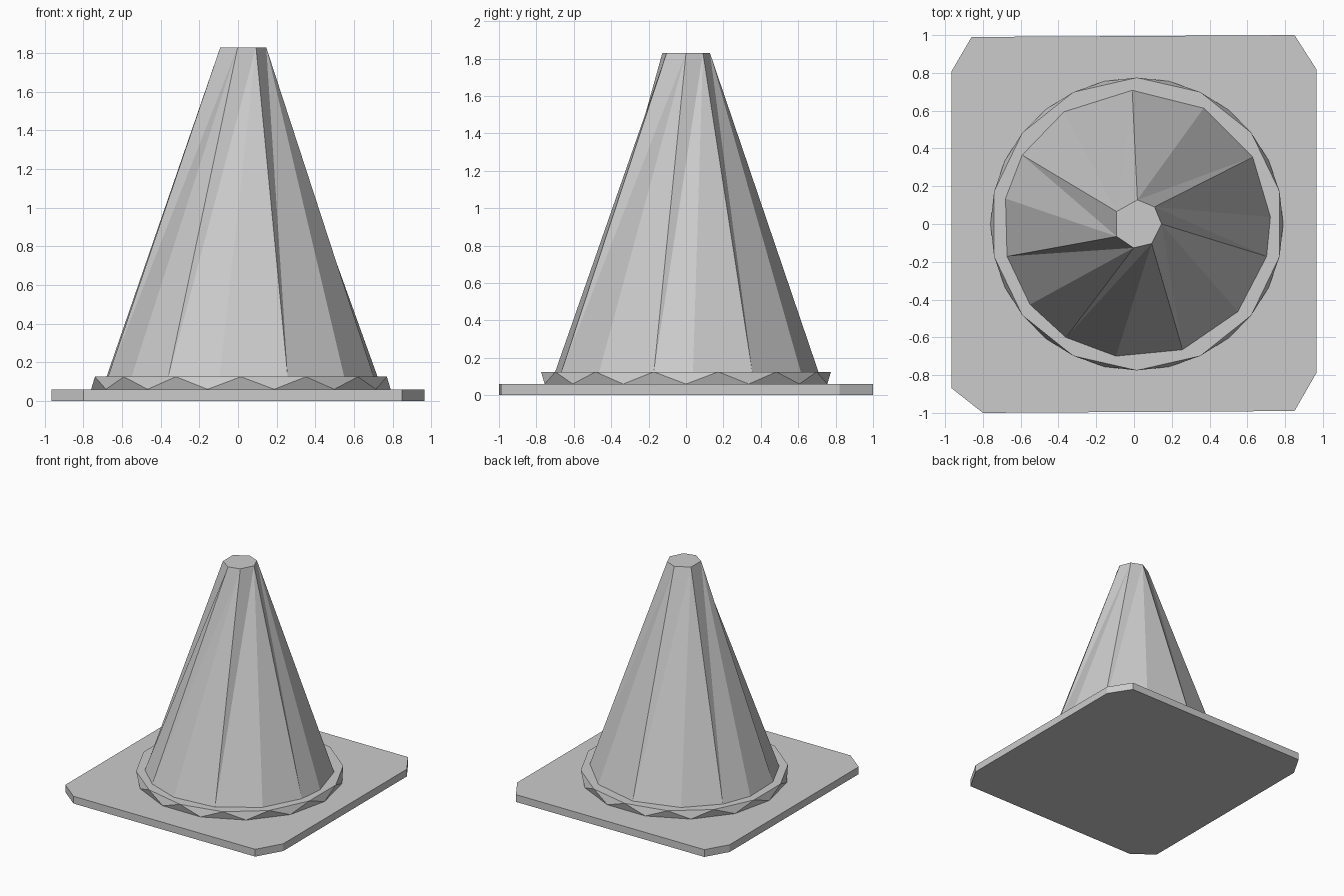
import bpy
import bmesh
from math import cos, sin, radians, tau

cube = bpy.data.objects.get("Cube")
if cube:
    bpy.data.objects.remove(cube, do_unlink=True)

grey = bpy.data.materials.new("plain grey")
grey.use_nodes = True
colour = (0.6, 0.6, 0.6, 1)
grey.diffuse_color = colour
grey.node_tree.nodes["Principled BSDF"].inputs["Base Color"].default_value = colour


def loop(angles, radius, centre_x, z):
    return [(centre_x + radius * cos(a), radius * sin(a), z) for a in angles]


def build(name, lower, upper, sides):
    """Close two outlines with caps and join them with the given side faces."""
    bm = bmesh.new()
    low = [bm.verts.new(p) for p in lower]
    top = [bm.verts.new(p) for p in upper]
    bm.faces.new(low)
    bm.faces.new(top)
    for face in sides(low, top):
        bm.faces.new(face)
    bmesh.ops.recalc_face_normals(bm, faces=bm.faces)
    mesh = bpy.data.meshes.new(name)
    bm.to_mesh(mesh)
    bm.free()
    mesh.materials.append(grey)
    obj = bpy.data.objects.new(name, mesh)
    bpy.context.collection.objects.link(obj)
    return obj


def straight_sides(low, top):
    for i in range(len(low)):
        yield low[i - 1], low[i], top[i], top[i - 1]


def zigzag_sides(low, top):
    for i in range(len(low)):
        yield low[i - 1], low[i], top[i - 1]
        yield low[i], top[i], top[i - 1]


def halving_sides(low, top):
    # Each upper corner meets two lower corners
    n = len(top)
    for i in range(n):
        a, b, c = low[2 * i], low[2 * i + 1], low[(2 * i + 2) % len(low)]
        yield a, b, top[i]
        yield b, c, top[i]
        yield c, top[(i + 1) % n], top[i]


# Square foot with uneven clipped corners
outline = [(-0.965, 0.81), (-0.86, 0.99), (0.85, 1), (0.965, 0.82),
           (0.965, -0.79), (0.85, -0.99), (-0.8, -1), (-0.965, -0.87)]
build("base_plate", [(x, y, 0) for x, y in outline],
      [(x, y, 0.06) for x, y in outline], straight_sides)

# Faceted collar with twisted rims
count = 14
rim = [tau * i / count for i in range(count)]
build("collar", loop(rim, 0.775, 0.015, 0.06),
      loop([a + tau / count / 2 for a in rim], 0.775, 0.015, 0.125), zigzag_sides)

# Tapering body with an irregular faceted outline
foot = [92, 60, 30, 3, -14, -41, -70, -99, -122, -143, -166, -191, -211, -237]
tip = [90, 45, 0, -54, -99, -149, -211]
build("cone_body", loop(map(radians, foot), 0.71, 0.015, 0.12),
      loop(map(radians, tip), 0.128, 0.018, 1.83), halving_sides)
